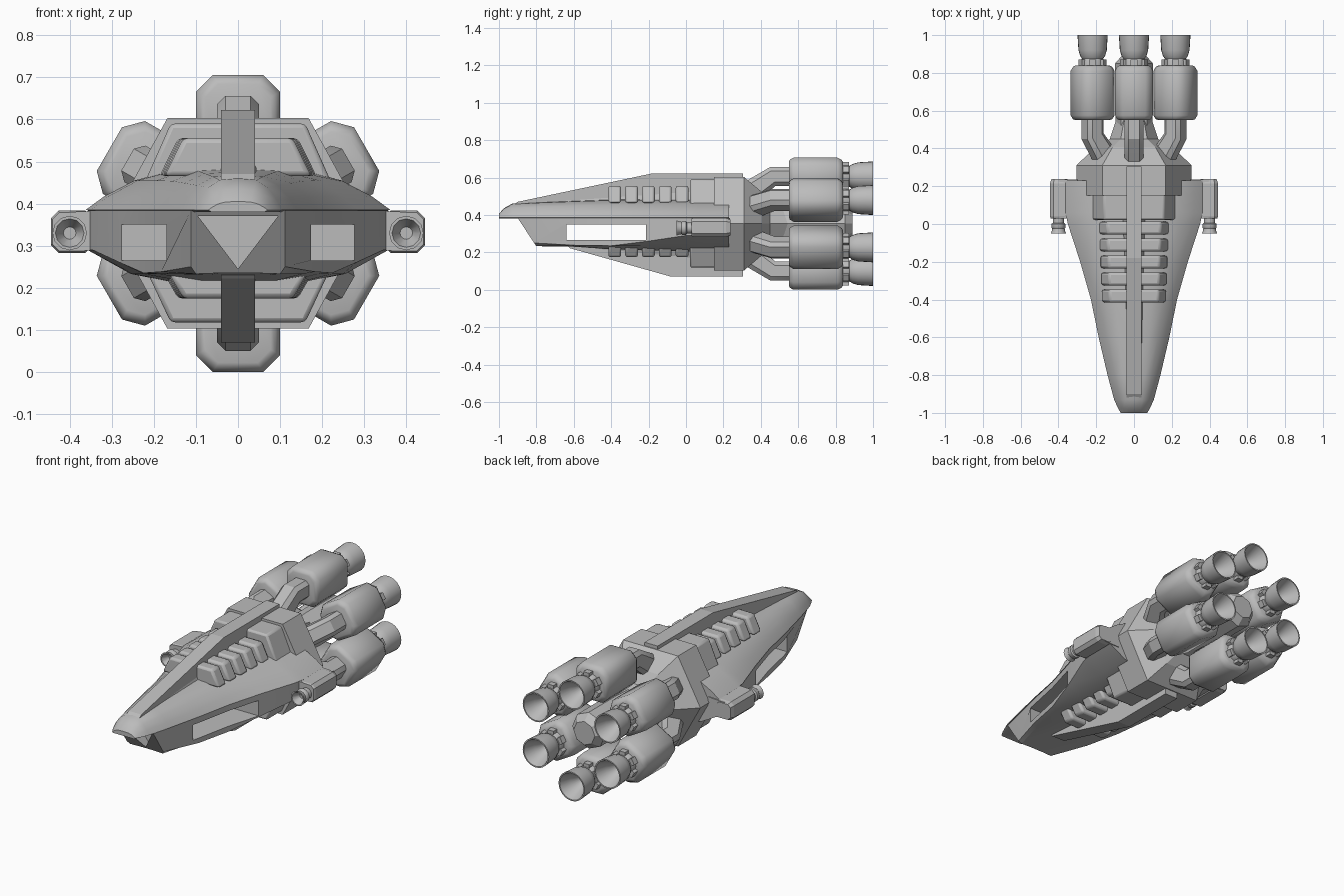
import bpy, bmesh, math
from math import sin, cos, pi, radians

cube = bpy.data.objects.get("Cube")
if cube:
    bpy.data.objects.remove(cube, do_unlink=True)

grey = bpy.data.materials.new("hull_grey")
grey.use_nodes = True
COLOUR = (0.5, 0.5, 0.5, 1)
grey.diffuse_color = COLOUR
grey.node_tree.nodes["Principled BSDF"].inputs["Base Color"].default_value = COLOUR
MID = 0.353  # height of the ship's long axis


def smooth(ob, angle):
    bpy.ops.object.select_all(action='DESELECT')
    ob.select_set(True)
    bpy.context.view_layer.objects.active = ob
    bpy.ops.object.shade_smooth_by_angle(angle=radians(angle))


def loft(name, rings, angle=0):
    """Skin a list of equal-sized point rings and cap both ends."""
    bm = bmesh.new()
    rows = [[bm.verts.new(p) for p in ring] for ring in rings]
    n = len(rows[0])
    for a, b in zip(rows, rows[1:]):
        for i in range(n):
            j = (i + 1) % n
            bm.faces.new((a[i], a[j], b[j], b[i]))
    bm.faces.new(rows[0])
    bm.faces.new(rows[-1])
    bmesh.ops.recalc_face_normals(bm, faces=bm.faces)
    mesh = bpy.data.meshes.new(name)
    bm.to_mesh(mesh)
    bm.free()
    mesh.materials.append(grey)
    ob = bpy.data.objects.new(name, mesh)
    bpy.context.collection.objects.link(ob)
    if angle:
        smooth(ob, angle)
    return ob


def prism_x(name, yz, half):
    return loft(name, [[(x, y, z) for y, z in yz] for x in (-half, half)])


def lathe(name, profile, cx, cz, sides=24, angle=40):
    return loft(name, [[(cx + r * cos(2 * pi * i / sides), y, cz + r * sin(2 * pi * i / sides))
                        for i in range(sides)] for y, r in profile], angle)


def chamfered(half, cut):
    """Square outline with cut corners."""
    a, b = half, half - cut
    return [(a, -b), (a, b), (b, a), (-b, a), (-a, b), (-a, -b), (-b, -a), (b, -a)]


def mirrored(half):
    """Close a half outline, listed from top centre to bottom centre."""
    return half + [(-x, y, z) for x, y, z in half[-2:0:-1]]


def cut(ob, cutter):
    mod = ob.modifiers.new("cut", 'BOOLEAN')
    mod.operation = 'DIFFERENCE'
    mod.solver = 'EXACT'
    mod.object = cutter
    bpy.context.view_layer.objects.active = ob
    bpy.ops.object.modifier_apply(modifier=mod.name)
    bpy.data.objects.remove(cutter, do_unlink=True)


# Upper hull shell: station, half width, crown height
upper = [(-1, .07, .405), (-.975, .085, .435), (-.93, .105, .46), (-.8, .14, .468), (-.6, .187, .476),
         (-.4, .228, .483), (-.2, .285, .485), (0, .35, .485), (.06, .362, .485), (.23, .362, .485)]
rings = []
for y, w, top in upper:
    rise = top - .385
    rings.append(mirrored([(0, y, top), (w * .42, y, top - rise * .05), (w * .68, y, top - rise * .3),
                           (w * .88, y, top - rise * .68), (w, y, .385), (w * .9, y, .38), (0, y, .38)]))
loft("upper_hull", rings, 35)

# Lower hull with raked chin: station, half width, side edge height, keel half width, keel height
lower = [(-.8, .112, .25, .1, .235), (-.6, .183, .238, .155, .23), (-.4, .224, .235, .19, .216),
         (-.2, .281, .26, .225, .21), (0, .346, .29, .25, .205), (.06, .358, .29, .255, .205),
         (.23, .358, .29, .255, .205)]
rings = []
for k, (y, w, side, keel_w, keel) in enumerate(lower):
    lip = -.1 if k == 0 else 0
    rings.append(mirrored([(0, y + lip, .384), (w, y + lip, .384), (w, y + lip * .12, side),
                           (keel_w, y, .233), (keel_w * .45, y, keel), (0, y, keel)]))
lower_hull = loft("lower_hull", rings)
cut(lower_hull, prism_x("window_cutter", [(-.64, .265), (-.215, .265), (-.215, .35), (-.64, .35)], .6))
triangle = [(-.095, .37), (.095, .37), (0, .245)]
cut(lower_hull, loft("nose_cutter", [[(x, y, z) for x, z in triangle] for y in (-1, -.77)]))
smooth(lower_hull, 25)

# Dorsal and ventral fins, with flared roots
prism_x("dorsal_fin", [(-.93, .45), (-.9, .47), (-.18, .622), (.305, .622), (.305, .45)], .04)
prism_x("ventral_fin", [(-.64, .24), (-.62, .222), (-.08, .07), (.305, .07), (.305, .24)], .04)
loft("dorsal_fin_root", [[(-w, y, .46), (-.035, y, z), (.035, y, z), (w, y, .46)]
                         for y, w, z in ((-.77, .037, .478), (.03, .068, .535))])
loft("ventral_fin_root", [[(-w, y, .235), (-.035, y, z), (.035, y, z), (w, y, .235)]
                          for y, w, z in ((-.55, .037, .215), (.03, .068, .16))])


# Ribs and engine blocks above and below the hull
def slab(name, y0, y1, crown, foot, wide, narrow, bevel):
    outline = [(-wide, foot), (-narrow, crown), (narrow, crown), (wide, foot)]
    ob = loft(name, [[(x, y, z) for x, z in outline] for y in (y0, y1)])
    mod = ob.modifiers.new("soft_edges", 'BEVEL')
    mod.width = bevel
    mod.segments = 2
    smooth(ob, 40)


for i in range(5):
    y = -.415 + i * .09
    wide = .175 + i * .003
    slab("dorsal_rib", y, y + .068, .556, .465, wide, wide - .045, .012)
    slab("ventral_rib", y, y + .068, .174, .235, wide - .01, wide - .045, .012)
slab("dorsal_block", .022, .17, .59, .45, .222, .16, .01)
slab("ventral_block", .022, .17, .118, .25, .222, .16, .01)

# Six-sided rear body that narrows into the engine core
hexagon = [(.305, 0), (.168, .25), (-.168, .25), (-.305, 0), (-.168, -.25), (.168, -.25)]
loft("rear_body", [[(x * s, y, MID + z * s) for x, z in hexagon]
                   for y, s in ((.15, 1), (.31, 1), (.405, .68), (.45, .42), (.56, .3))])
lathe("engine_core", [(.42, .09), (.6, .1), (.85, .1), (.89, .065)], 0, MID, 8, 20)

# Wing pods with short guns
for s in (-1, 1):
    loft("wing_pod", [[(s * (.395 + u * k), y, .333 + v * k) for u, v in chamfered(.05, .018)]
                      for y, k in ((.03, .92), (.04, 1), (.215, 1), (.238, .85))])
    loft("wing_root", [[(s * x, y, z) for x, z in ((.3, .288), (.4, .288), (.4, .38), (.3, .384))]
                       for y in (.03, .235)])
    lathe("gun_barrel", [(.04, .03), (.005, .03), (0, .038), (-.018, .038), (-.025, .033), (-.04, .036),
                         (-.05, .041), (-.05, .034), (-.01, .015)], s * .4, .33, 12)

# Six engines around the axis
RING = .253


def around(a, u, v, y):
    """Sideways u and outward v, turned to the engine's angle."""
    return (v * cos(a) - u * sin(a), y, MID + v * sin(a) + u * cos(a))


for k in range(6):
    a = pi / 2 + k * pi / 3
    cx, _, cz = around(a, 0, RING, 0)
    pod = chamfered(.1, .04)
    loft("engine_pod", [[around(a, u * s, RING + v * s, y) for u, v in pod]
                        for y, s in ((.55, .78), (.555, .89), (.575, 1), (.81, 1), (.832, .89), (.84, .76))], 50)
    pipe = chamfered(.05, .02)
    loft("feed_pipe", [[around(a, u, r + v, y - lean * v) for u, v in pipe]
                       for y, r, lean in ((.34, .17, .6), (.38, .195, .6), (.465, RING, .3), (.57, RING, 0))], 30)
    lathe("nozzle", [(.82, .062), (.865, .062), (.875, .056), (.89, .066), (.92, .075), (1, .08),
                     (1, .073), (.94, .05), (.89, .022)], cx, cz)
    # Clamp lugs around the nozzle neck
    for j in range(6):
        b = a + j * pi / 3
        lug = [(-.018, .055), (.018, .055), (.018, .076), (-.018, .076)]
        loft("nozzle_lug", [[(cx + v * cos(b) - u * sin(b), y, cz + v * sin(b) + u * cos(b)) for u, v in lug]
                            for y in (.83, .872)])
